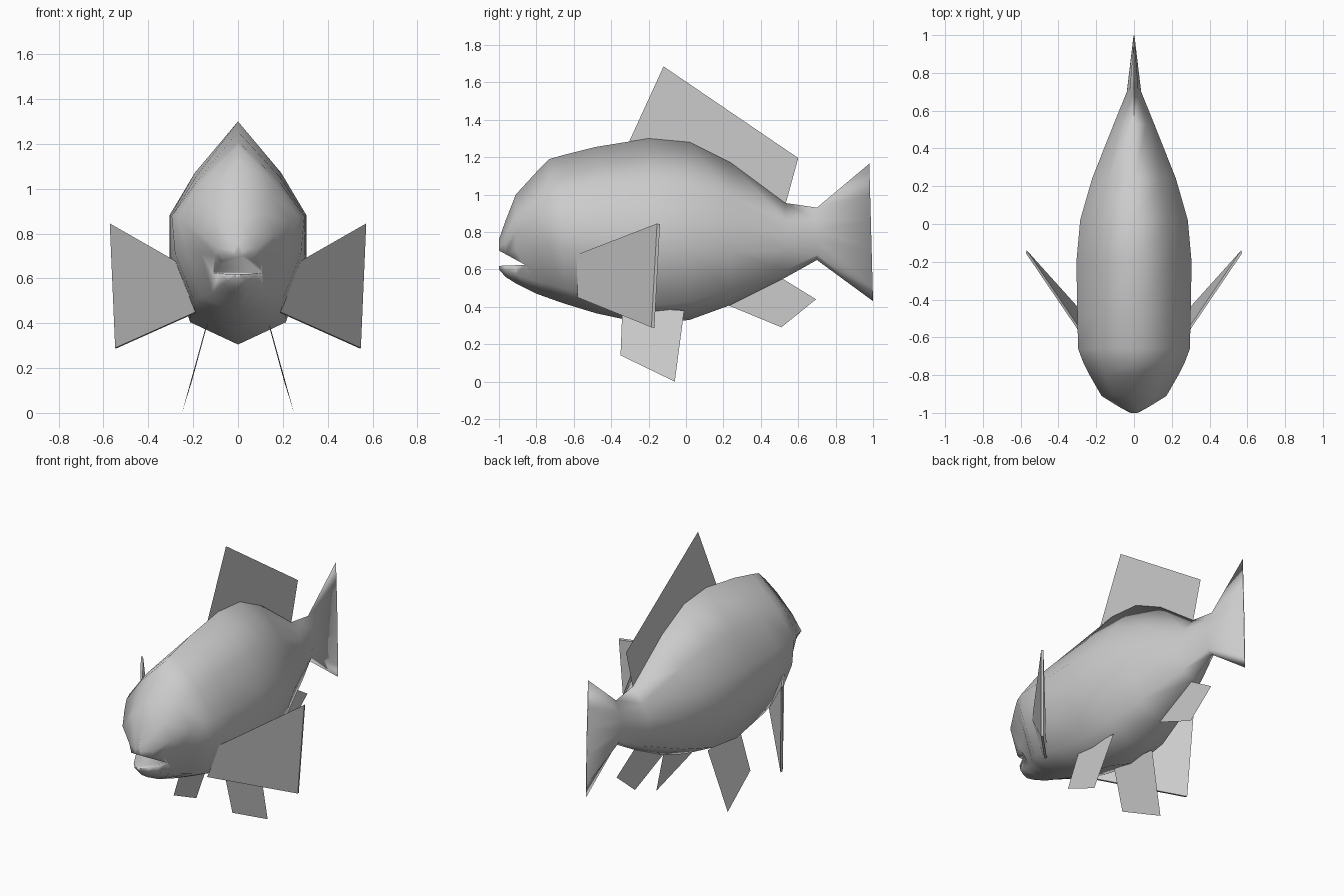
import bpy, bmesh, math

if "Cube" in bpy.data.objects:
    bpy.data.objects.remove(bpy.data.objects["Cube"])


def make_object(name, verts, faces):
    me = bpy.data.meshes.new(name)
    bm = bmesh.new()
    vs = [bm.verts.new(v) for v in verts]
    for f in faces:
        bm.faces.new([vs[i] for i in f])
    bmesh.ops.recalc_face_normals(bm, faces=bm.faces)
    bm.to_mesh(me)
    bm.free()
    ob = bpy.data.objects.new(name, me)
    bpy.context.collection.objects.link(ob)
    return ob


def prism(name, front, back):
    """Solid between two matching outlines."""
    n = len(front)
    faces = [list(range(n)), list(range(2 * n - 1, n - 1, -1))]
    faces += [[i, (i + 1) % n, n + (i + 1) % n, n + i] for i in range(n)]
    return make_object(name, front + back, faces)


# Body with tail: ten-sided rings (y, top z, bottom z, half width, chin narrowing)
rings = [
    (-1.00, 0.76, 0.60, 0.02, 1.0), (-0.965, 0.86, 0.56, 0.085, 0.8),
    (-0.91, 1.00, 0.525, 0.172, 0.6), (-0.80, 1.12, 0.47, 0.235, 0.7),
    (-0.73, 1.19, 0.445, 0.27, 0.85), (-0.66, 1.21, 0.42, 0.296, 0.95),
    (-0.48, 1.255, 0.365, 0.30, 1.0), (-0.20, 1.30, 0.305, 0.305, 1.0),
    (0.02, 1.28, 0.33, 0.285, 1.0), (0.24, 1.17, 0.41, 0.222, 1.0),
    (0.53, 0.955, 0.555, 0.107, 1.0), (0.70, 0.93, 0.65, 0.038, 1.0),
    (0.99, 1.165, 0.43, 0.003, 1.0),
]
# Right half of the section, as share of half width and of height
half = [(0, 1.0), (0.63, 0.77), (1.0, 0.58), (1.0, 0.37), (0.7, 0.10), (0, 0.0)]
section = half + [(-x, h) for x, h in half[-2:0:-1]]
n = len(section)
verts = [(x * w * (chin if h < 0.4 else 1), y, b + (t - b) * h)
         for y, t, b, w, chin in rings for x, h in section]
# Slant the tail edge slightly
verts[-n:] = [(x, y + 0.027 * (0.8 - z), z) for x, y, z in verts[-n:]]
faces = [[r * n + i, r * n + (i + 1) % n, (r + 1) * n + (i + 1) % n, (r + 1) * n + i]
         for r in range(len(rings) - 1) for i in range(n)]
faces += [list(range(n)), list(range((len(rings) - 1) * n, len(rings) * n))]
body = make_object("body", verts, faces)

# Mouth: wedge cut out of the head
wedge = [(-1.10, 0.755), (-1.10, 0.615), (-0.86, 0.624)]
cutter = prism("mouth_cutter", [(-0.5, y, z) for y, z in wedge],
               [(0.5, y, z) for y, z in wedge])
cutter.hide_render = True
cut = body.modifiers.new("mouth", 'BOOLEAN')
cut.operation = 'DIFFERENCE'
cut.solver = 'EXACT'
cut.object = cutter
bpy.context.view_layer.objects.active = body
body.select_set(True)
bpy.ops.object.modifier_apply(modifier=cut.name)
bpy.data.objects.remove(cutter)
bpy.ops.object.shade_smooth_by_angle(angle=math.radians(115))

# Dorsal and anal fins: flat sheets on the centre plane
for name, outline in {
    "dorsal_fin": [(-0.31, 1.27), (-0.12, 1.685), (0.60, 1.195), (0.53, 0.94)],
    "anal_fin": [(0.22, 0.41), (0.51, 0.29), (0.695, 0.44), (0.50, 0.56)],
}.items():
    make_object(name, [(0, y, z) for y, z in outline], [[0, 1, 2, 3]])

for side, s in (("right", 1), ("left", -1)):
    # Pectoral fins: thin twisted plates sweeping back from the body
    front = [(0.28, -0.585, 0.678), (0.572, -0.155, 0.845),
             (0.548, -0.185, 0.29), (0.19, -0.58, 0.45)]
    back = [(x - 0.004, y + 0.016, z - 0.003) for x, y, z in front]
    prism(side + "_pectoral_fin", [(s * x, y, z) for x, y, z in front],
          [(s * x, y, z) for x, y, z in back])
    # Pelvic fins: sheets leaning outward, slightly twisted
    pelvic = [(0.135, -0.34, 0.40), (0.206, -0.35, 0.14),
              (0.25, -0.06, 0.0), (0.145, -0.01, 0.38)]
    make_object(side + "_pelvic_fin", [(s * x, y, z) for x, y, z in pelvic],
                [[0, 1, 2, 3]])
